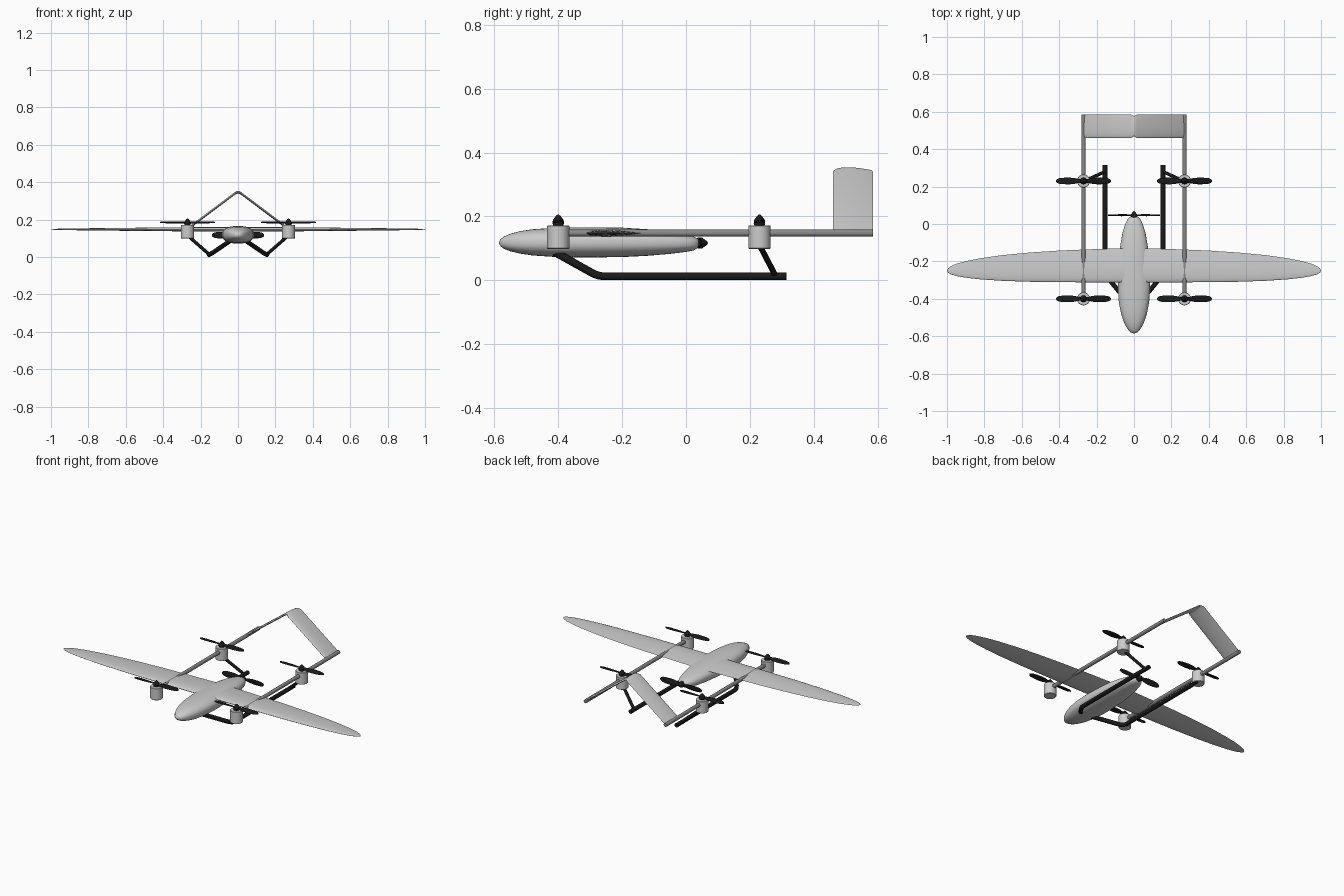
import bpy
from math import sin, cos, pi, copysign, radians
from mathutils import Matrix, Vector

if "Cube" in bpy.data.objects:
    bpy.data.objects.remove(bpy.data.objects["Cube"])


def mat(name, v):
    m = bpy.data.materials.new(name)
    m.diffuse_color = (v, v, v, 1)
    m.use_nodes = True
    m.node_tree.nodes["Principled BSDF"].inputs["Base Color"].default_value = m.diffuse_color
    return m


BLACK = mat("black", 0.01)
DARK = mat("dark_grey", 0.25)


def finish(ob, material=None, angle=40):
    if material:
        ob.data.materials.append(material)
    bpy.ops.object.select_all(action='DESELECT')
    ob.select_set(True)
    bpy.context.view_layer.objects.active = ob
    bpy.ops.object.shade_smooth_by_angle(angle=radians(angle))
    return ob


def loft(name, rings, material=None, angle=40, matrix=None):
    """Skin equal-sized rings of points and cap both ends."""
    n = len(rings[0])
    verts = [Vector(p) for r in rings for p in r]
    if matrix:
        verts = [matrix @ v for v in verts]
    faces = [(i * n + j, i * n + (j + 1) % n, (i + 1) * n + (j + 1) % n, (i + 1) * n + j)
             for i in range(len(rings) - 1) for j in range(n)]
    faces += [tuple(range(n))[::-1], tuple(range((len(rings) - 1) * n, len(rings) * n))]
    me = bpy.data.meshes.new(name)
    me.from_pydata([tuple(v) for v in verts], [], faces)
    import bmesh
    bm = bmesh.new()
    bm.from_mesh(me)
    bmesh.ops.recalc_face_normals(bm, faces=bm.faces)
    bm.to_mesh(me)
    bm.free()
    ob = bpy.data.objects.new(name, me)
    bpy.context.collection.objects.link(ob)
    return finish(ob, material, angle)


def lathe(name, profile, matrix, material=None, n=32):
    """Revolve (radius, height) points about local z."""
    rings = [[(r * cos(2 * pi * k / n), r * sin(2 * pi * k / n), z) for k in range(n)]
             for r, z in profile]
    return loft(name, rings, material, 35, matrix)


def tube(name, points, radius, material):
    cu = bpy.data.curves.new(name, 'CURVE')
    cu.dimensions = '3D'
    cu.bevel_depth = radius
    cu.bevel_resolution = 3
    cu.use_fill_caps = True
    sp = cu.splines.new('POLY')
    sp.points.add(len(points) - 1)
    for p, co in zip(sp.points, points):
        p.co = (*co, 1)
    ob = bpy.data.objects.new(name, cu)
    bpy.context.collection.objects.link(ob)
    bpy.ops.object.select_all(action='DESELECT')
    ob.select_set(True)
    bpy.context.view_layer.objects.active = ob
    bpy.ops.object.convert(target='MESH')
    return finish(bpy.context.object, material, 50)


def airfoil(x, z, y0, y1, thick, n=28):
    """Wing section at x: rounded leading edge at y0, sharp trailing edge at y1."""
    pts = []
    for k in range(n):
        a = 2 * pi * k / n
        u = (1 - cos(a)) / 2
        h = 1.3 * thick * u ** 0.5 * (1 - u)
        pts.append((x, y0 + (y1 - y0) * u, z + copysign(h, sin(a))))
    return pts


# Fuselage: y, half width, top z, bottom z
stations = [(-0.585, 0.004, 0.121, 0.115), (-0.58, 0.017, 0.130, 0.106), (-0.57, 0.028, 0.137, 0.099),
            (-0.55, 0.042, 0.146, 0.091), (-0.52, 0.056, 0.154, 0.084), (-0.48, 0.069, 0.160, 0.078),
            (-0.42, 0.081, 0.164, 0.074), (-0.35, 0.086, 0.166, 0.072), (-0.28, 0.087, 0.166, 0.072),
            (-0.20, 0.083, 0.165, 0.073), (-0.12, 0.074, 0.160, 0.077), (-0.05, 0.062, 0.152, 0.083),
            (0.0, 0.047, 0.143, 0.089), (0.025, 0.034, 0.137, 0.094), (0.037, 0.022, 0.131, 0.102),
            (0.042, 0.010, 0.124, 0.110)]
rings = []
for y, w, t, b in stations:
    ring = []
    for k in range(40):
        c, s = cos(2 * pi * k / 40), sin(2 * pi * k / 40)
        ring.append((w * copysign(abs(c) ** 0.85, c), y,
                     (t + b) / 2 + (t - b) / 2 * copysign(abs(s) ** 0.85, s)))
    rings.append(ring)
loft("fuselage", rings, angle=60)

# Wing: x, leading edge y, trailing edge y, thickness
half = [(0, -0.312, -0.128, 0.024), (0.2, -0.312, -0.134, 0.023), (0.4, -0.311, -0.142, 0.020),
        (0.55, -0.309, -0.152, 0.017), (0.7, -0.304, -0.166, 0.014), (0.82, -0.296, -0.183, 0.011),
        (0.9, -0.287, -0.199, 0.009), (0.95, -0.278, -0.213, 0.007), (0.98, -0.269, -0.226, 0.005),
        (0.995, -0.26, -0.238, 0.004), (1.0, -0.253, -0.246, 0.003)]
full = [(-x, a, b, t) for x, a, b, t in half[:0:-1]] + half
loft("wing", [airfoil(x, 0.148, a, b, t) for x, a, b, t in full], angle=60)

# Inverted V tail
tail = [(0.27, 0.15, 0.46), (0.015, 0.341, 0.46), (0.004, 0.3455, 0.466), (0, 0.3465, 0.472)]
tail = [(-x, z, y) for x, z, y in tail[:-1]] + tail[::-1]
loft("v_tail", [airfoil(x, z, y, 1.045 - y, 0.015) for x, z, y in tail], angle=30)


def propeller(name, matrix, radius):
    """Two blades along local x, with a pointed spinner along local z."""
    for side in (-1, 1):
        blade = []
        for f, w in [(0.06, 0.010), (0.18, 0.011), (0.32, 0.016), (0.5, 0.0185), (0.75, 0.0175),
                     (0.9, 0.0145), (0.97, 0.009), (1.0, 0.003)]:
            tw = side * radians(20 - 12 * f)
            ring = []
            for k in range(12):
                u, v = w * cos(pi * k / 6), 0.0035 * sin(pi * k / 6)
                ring.append((side * f * radius, u * cos(tw) - v * sin(tw), u * sin(tw) + v * cos(tw)))
            blade.append(ring)
        loft(name + "_blade", blade, BLACK, 60, matrix)
    lathe(name + "_spinner", [(0.016, -0.013), (0.018, -0.006), (0.0175, 0.001), (0.013, 0.009),
                              (0.007, 0.017), (0.001, 0.022)], matrix, BLACK, 24)


# Booms, lift motors, skids and struts on both sides
for s, label in ((-1, "left"), (1, "right")):
    x = 0.27 * s
    tube(label + "_boom", [(x, -0.40, 0.148), (x, 0.585, 0.148)], 0.0115, DARK)
    for y, end in ((-0.40, "front"), (0.23, "rear")):
        base = Matrix.Translation((x, y, 0))
        lathe(f"{label}_{end}_motor", [(0.033, 0.099), (0.035, 0.101), (0.035, 0.170), (0.033, 0.172)], base)
        propeller(f"{label}_{end}_lift_propeller", Matrix.Translation((x, y, 0.185)), 0.147)
    tube(label + "_skid", [(0.155 * s, 0.315, 0.0125), (0.155 * s, -0.255, 0.0125),
                           (0.150 * s, -0.272, 0.0145), (0.138 * s, -0.29, 0.021),
                           (0.04 * s, -0.41, 0.088)], 0.0125, BLACK)
    tube(label + "_rear_strut", [(0.155 * s, 0.28, 0.015), (0.258 * s, 0.233, 0.105)], 0.009, BLACK)

# Pusher propeller facing backwards
propeller("pusher_propeller", Matrix.Translation((0, 0.047, 0.117)) @ Matrix.Rotation(-pi / 2, 4, 'X'), 0.14)
